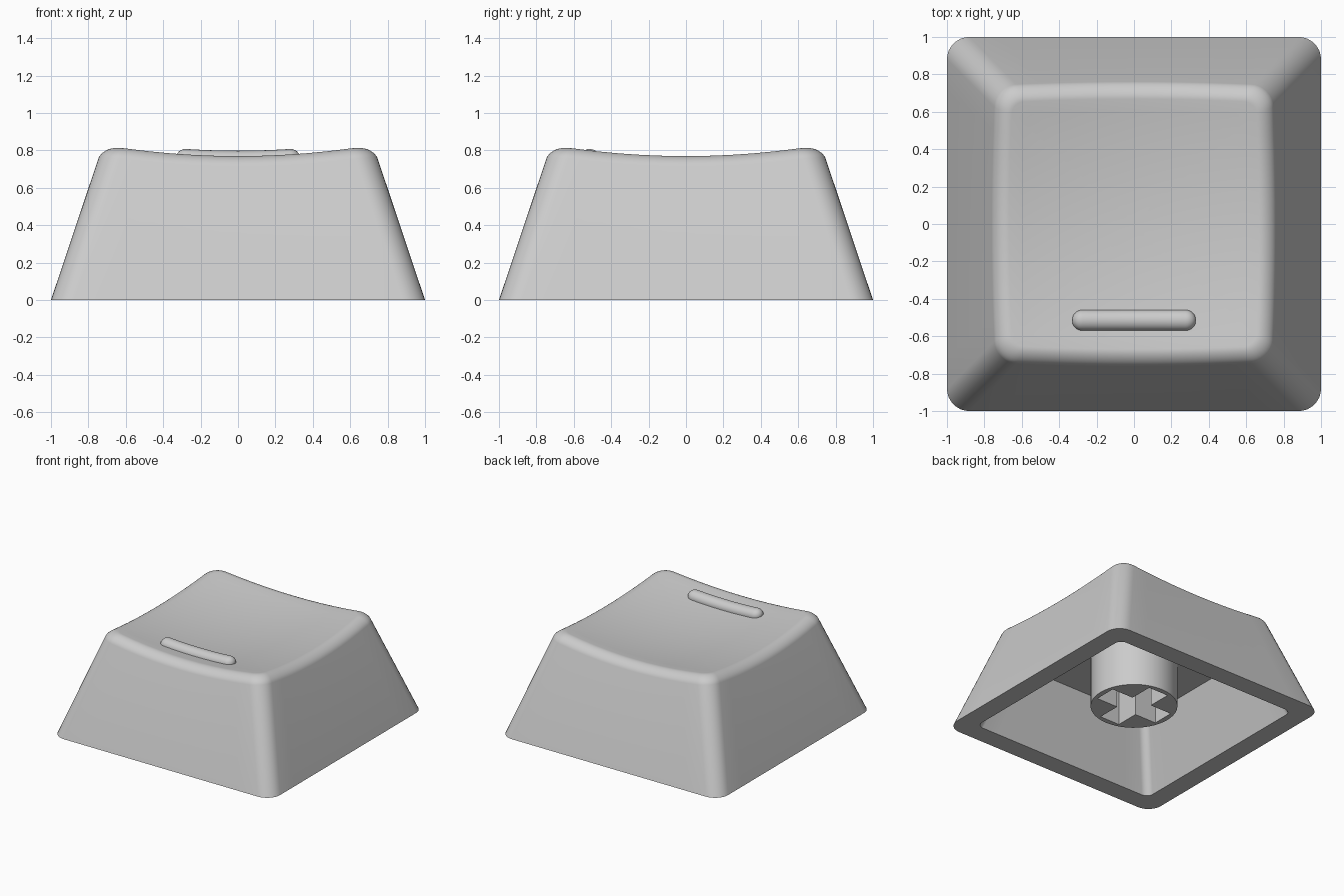
import bpy, bmesh, math
from mathutils import Vector

if "Cube" in bpy.data.objects:
    bpy.data.objects.remove(bpy.data.objects["Cube"])

TAPER, RAD, FIL = 0.335, 0.12, 0.07   # wall slope, plan corner radius, crest fillet length
CEIL, STEM_Z = 0.54, 0.11             # underside ceiling, stem lower end

grey = bpy.data.materials.new("light_grey")
grey.diffuse_color = (0.6, 0.6, 0.6, 1)
grey.use_nodes = True
grey.node_tree.nodes["Principled BSDF"].inputs["Base Color"].default_value = grey.diffuse_color


def dish(x, y):
    """Height of the scooped top."""
    return 0.715 + 0.12 * (x * x + y * y)


def outline(h, r, corner=8, side=10):
    """Rounded square, half size h, corner radius r."""
    pts = []
    for q in range(4):
        a0 = q * math.pi / 2
        for i in range(corner + 1):
            a = a0 + i / corner * math.pi / 2
            c = Vector((h - r, 0)), Vector((0, h - r))
            sx, sy = [(1, 1), (-1, 1), (-1, -1), (1, -1)][q]
            pts.append(Vector((sx * (h - r) + r * math.cos(a), sy * (h - r) + r * math.sin(a))))
        a, u = pts[-1], h - r
        step = [(-1, 0), (0, -1), (1, 0), (0, 1)][q]
        for i in range(1, side):
            pts.append(a + Vector(step) * (2 * u * i / side))
    return pts


def finish(bm, name, angle=32):
    bmesh.ops.recalc_face_normals(bm, faces=bm.faces)
    me = bpy.data.meshes.new(name)
    bm.to_mesh(me)
    bm.free()
    me.materials.append(grey)
    ob = bpy.data.objects.new(name, me)
    bpy.context.collection.objects.link(ob)
    bpy.ops.object.select_all(action='DESELECT')
    ob.select_set(True)
    bpy.context.view_layer.objects.active = ob
    bpy.ops.object.shade_smooth_by_angle(angle=math.radians(angle))
    return ob


def bridge(bm, a, b, closed=True):
    n = len(a)
    for i in range(n if closed else n - 1):
        j = (i + 1) % n
        bm.faces.new((a[i], a[j], b[j], b[i]))


# Cap shell: inner ceiling, inner wall, rim, outer wall, rounded crest, dished top
def flat(h, r, z):
    return [(p.x, p.y, z) for p in outline(h, r)]


rings = [flat(0.84 - TAPER * CEIL, 0.06, CEIL), flat(0.84, 0.06, 0), flat(1, RAD, 0)]
count = len(rings[0])
STEPS = 8
crest = [[] for _ in range(STEPS + 1)]
for i in range(count):
    z = 0.78
    for _ in range(8):
        p = outline(1 - TAPER * z, RAD)[i]
        z = dish(p.x, p.y)
    mid = Vector((p.x, p.y, z))
    zl = z - FIL * 0.948
    low = outline(1 - TAPER * zl, RAD)[i].to_3d()
    low.z = zl
    top = outline(1 - TAPER * z - FIL, RAD - FIL * 0.8)[i].to_3d()
    top.z = dish(top.x, top.y)
    for s in range(STEPS + 1):
        t = s / STEPS
        a, b, c = (1 - t) ** 2, 2 * t * (1 - t) * 0.6, t * t
        crest[s].append((low * a + mid * b + top * c) / (a + b + c))
rings += crest
for k in range(9, 0, -1):
    t = k / 10
    rings.append([(p.x * t, p.y * t, dish(p.x * t, p.y * t)) for p in crest[-1]])

bm = bmesh.new()
loops = [[bm.verts.new(p) for p in ring] for ring in rings]
for a, b in zip(loops, loops[1:]):
    bridge(bm, a, b)
bm.faces.new(loops[0])
centre = bm.verts.new((0, 0, dish(0, 0)))
for i in range(count):
    bm.faces.new((loops[-1][i], loops[-1][(i + 1) % count], centre))
finish(bm, "cap_shell")

# Raised homing bar following the dish
bm = bmesh.new()
R, HALF, Y = 0.056, 0.275, -0.515
stations = [(-HALF - R * math.cos(a), R * math.sin(a)) for a in [i * math.pi / 16 for i in range(1, 9)]]
stations += [(-HALF + 2 * HALF * i / 12, R) for i in range(1, 12)]
stations += [(-x, r) for x, r in reversed(stations[:8])]
sections = []
for x, r in stations:
    sec = []
    for j in range(15):
        a = -0.2 + (math.pi + 0.4) * j / 14
        y = Y + r * math.cos(a)
        sec.append(bm.verts.new((x, y, dish(x, Y) + 0.92 * r * math.sin(a))))
    sections.append(sec)
for a, b in zip(sections, sections[1:]):
    bridge(bm, a, b)
bm.faces.new(sections[0])
bm.faces.new(sections[-1])
finish(bm, "homing_bar", 50)

# Round stem with a cross-shaped socket
bm = bmesh.new()
w, l = 0.09, 0.285
circle = [(0.327 * math.cos(i * math.pi / 24), 0.327 * math.sin(i * math.pi / 24)) for i in range(48)]
cross = []
for q in range(4):
    c, s = [(1, 0), (0, 1), (-1, 0), (0, -1)][q]
    for x, y in ((l, -w), (l, w), (w, w)):
        cross.append((x * c - y * s, x * s + y * c))
edges = []
for loop in (circle, cross):
    vs = [bm.verts.new((x, y, STEM_Z)) for x, y in loop]
    edges += [bm.edges.new((vs[i], vs[(i + 1) % len(vs)])) for i in range(len(vs))]
bmesh.ops.triangle_fill(bm, edges=edges, use_beauty=True, use_dissolve=False)
ext = bmesh.ops.extrude_face_region(bm, geom=bm.faces[:])
top = [g for g in ext["geom"] if isinstance(g, bmesh.types.BMVert)]
bmesh.ops.translate(bm, verts=top, vec=(0, 0, CEIL + 0.005 - STEM_Z))
finish(bm, "stem")
